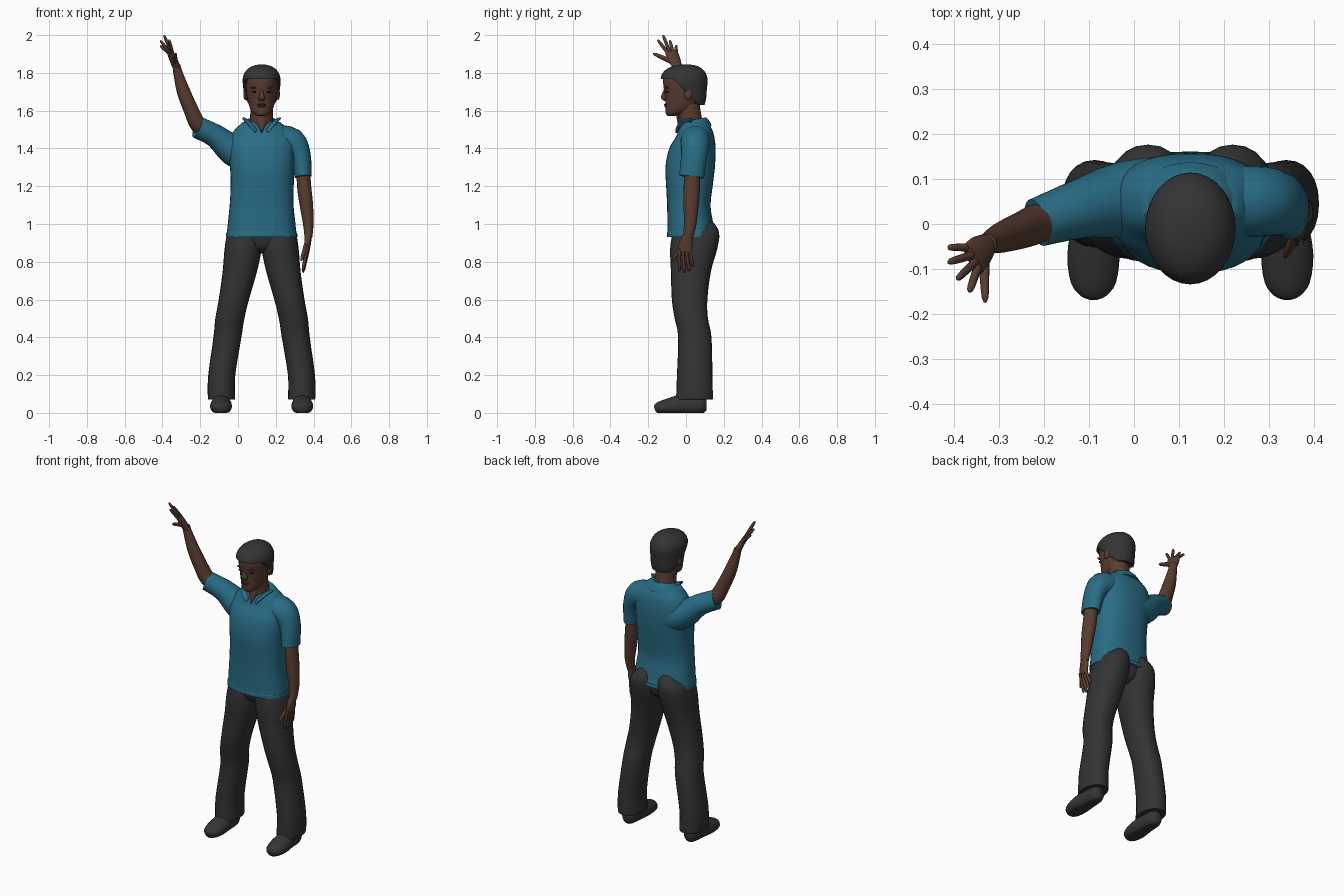
import bpy, bmesh, math
from mathutils import Vector

C = 0.125  # body centre line


def material(name, rgb):
    m = bpy.data.materials.new(name)
    m.diffuse_color = (*rgb, 1)
    return m


SHIRT = material("blue shirt", (0.022, 0.15, 0.235))
PANTS = material("charcoal trousers", (0.033, 0.033, 0.035))
HAIR = material("black hair", (0.034, 0.034, 0.035))
SHOE = material("dark shoe", (0.035, 0.035, 0.037))
SKIN = material("brown skin", (0.10, 0.046, 0.030))
EYE = material("dark eye", (0.02, 0.014, 0.012))
LIP = material("lip", (0.075, 0.028, 0.022))


def spline(rows, steps):
    """Catmull-Rom interpolation through the given rings."""
    out = []
    for i in range(len(rows) - 1):
        a, b, c, d = (rows[max(0, min(len(rows) - 1, i + k))] for k in (-1, 0, 1, 2))
        for s in range(steps):
            t = s / steps
            out.append([0.5 * (2 * q + (r - p) * t + (2 * p - 5 * q + 4 * r - w) * t * t
                               + (3 * q - p - 3 * r + w) * t ** 3) for p, q, r, w in zip(a, b, c, d)])
    return out + [list(rows[-1])]


def loft(name, mat, rows, ref=None, n=24, power=2.0, steps=3, move=None):
    """Skin rings (x, y, z, ru, rv). Level rings unless ref gives the u direction."""
    rings = spline(rows, steps)
    bm = bmesh.new()
    loops = []
    for i, (x, y, z, ru, rv) in enumerate(rings):
        if ref:
            d = (Vector(rings[min(i + 1, len(rings) - 1)][:3]) - Vector(rings[max(i - 1, 0)][:3])).normalized()
            u = Vector(ref)
            u = (u - d * u.dot(d)).normalized()
        else:
            d, u = Vector((0, 0, 1)), Vector((1, 0, 0))
        v = d.cross(u)
        loop = []
        for k in range(n):
            a = 2 * math.pi * k / n
            c, s = math.cos(a), math.sin(a)
            p = Vector((x, y, z)) + u * ru * math.copysign(abs(c) ** (2 / power), c) \
                + v * rv * math.copysign(abs(s) ** (2 / power), s)
            loop.append(bm.verts.new(move(p) if move else p))
        loops.append(loop)
    for a, b in zip(loops, loops[1:]):
        for k in range(n):
            bm.faces.new((a[k], a[(k + 1) % n], b[(k + 1) % n], b[k]))
    bm.faces.new(loops[0][::-1])
    bm.faces.new(loops[-1])
    bmesh.ops.recalc_face_normals(bm, faces=bm.faces)
    me = bpy.data.meshes.new(name)
    bm.to_mesh(me)
    bm.free()
    me.materials.append(mat)
    ob = bpy.data.objects.new(name, me)
    bpy.context.collection.objects.link(ob)
    return ob


def blob(name, mat, centre, r):
    """Small ellipsoid."""
    x, y, z = centre
    rows = [(x, y, z + r[2] * math.sin(t), max(r[0] * math.cos(t), 1e-4), max(r[1] * math.cos(t), 1e-4))
            for t in (math.pi * (k / 8 - 0.5) for k in range(9))]
    return loft(name, mat, rows, n=12, steps=1)


def hand(side, wrist, knuckles, width, tips, thumb):
    """Flat palm, four fingers and a thumb."""
    w, k, a = Vector(wrist), Vector(knuckles), Vector(width)
    m = (w + k) / 2
    loft(side + "_palm", SKIN, [(*w, .025, .02), (*m, .036, .017), (*k, .038, .012)], ref=width, n=14)
    for i, tip in enumerate(tips):
        base, tip = k + a * (0.028 - 0.0187 * i), Vector(tip)
        base = base - (tip - base) * 0.15
        mid = base.lerp(tip, 0.55)
        loft(f"{side}_finger_{i + 1}", SKIN, [(*base, .0095, .0095), (*mid, .009, .009),
             (*base.lerp(tip, .92), .007, .007), (*tip, .002, .002)], ref=width, n=8, steps=2)
    base, tip = w.lerp(k, .25), Vector(thumb)
    loft(side + "_thumb", SKIN, [(*base, .016, .014), (*base.lerp(tip, .55), .012, .011),
         (*base.lerp(tip, .9), .009, .008), (*tip, .002, .002)], ref=(0.3, 0.2, 1), n=8, steps=2)


# Shirt body with a slightly thicker hem
loft("shirt", SHIRT, [
    (C, .03, .93, .190, .131), (C, .029, .953, .188, .130), (C, .027, .957, .184, .126),
    (C, .021, 1.02, .177, .120), (C, .015, 1.1, .169, .115), (C + .003, .018, 1.2, .167, .123),
    (C + .003, .022, 1.3, .170, .131), (C, .034, 1.4, .176, .123), (C, .048, 1.46, .165, .102),
    (C, .05, 1.50, .142, .088), (C, .045, 1.54, .098, .068)], n=36, power=2.4)

# Sleeves: one raised, one hanging
loft("raised_sleeve", SHIRT, [
    (.06, .055, 1.36, .095, .10), (-.03, .052, 1.393, .085, .082),
    (-.12, .033, 1.466, .066, .062), (-.215, .003, 1.512, .054, .058)], ref=(0, 1, 0))
loft("hanging_sleeve", SHIRT, [
    (.21, .05, 1.45, .08, .075), (.285, .05, 1.43, .078, .078),
    (.33, .043, 1.36, .069, .056), (.345, .03, 1.25, .066, .045)], ref=(0, 1, 0))

# Collar band and its two front points
loft("collar", SHIRT, [(C, .045, 1.50, .125, .092), (C, .043, 1.535, .098, .078), (C, .04, 1.553, .078, .066)],
     n=32, move=lambda p: Vector((p.x, p.y, p.z + (p.y - .045) * .2)))
for s in (-1, 1):
    loft("collar_point", SHIRT, [(C + s * .085, .03, 1.553, .022, .008), (C + s * .065, -.015, 1.535, .026, .008),
         (C + s * .04, -.042, 1.505, .018, .006), (C + s * .033, -.052, 1.485, .003, .003)],
         ref=(s, -.3, .5), n=10)
loft("open_neck", SKIN, [(C, -.035, 1.482, .003, .02), (C, -.022, 1.52, .022, .025), (C, -.01, 1.56, .04, .03)], n=12)

# Trousers and shoes, mirrored about the centre line
loft("trouser_seat", PANTS, [(C, .04, .845, .04, .05), (C, .04, .88, .13, .095), (C, .035, .96, .165, .11)])
for s in (-1, 1):
    side = "left" if s > 0 else "right"
    leg = [(.212, .043, .07, .070, .098), (.2125, .045, .09, .0725, .097), (.211, .046, .2, .0715, .094),
           (.181, .047, .4, .074, .088), (.168, .028, .5, .077, .088), (.147, .019, .6, .080, .094),
           (.115, .026, .75, .091, .106), (.098, .041, .87, .098, .125), (.092, .052, .95, .088, .124),
           (.075, .045, 1.0, .065, .107), (.07, .03, 1.04, .045, .08)]
    loft(side + "_trouser_leg", PANTS, [(C + s * o, y, z, a, b) for o, y, z, a, b in leg], power=2.2)
    shoe = [(.108, .045, .025, .03), (.08, .045, .043, .055), (0, .045, .05, .058), (-.07, .036, .058, .048),
            (-.13, .028, .05, .036), (-.158, .024, .03, .025), (-.166, .022, .01, .01)]
    loft(side + "_shoe", SHOE, [(C + s * (.213 + .002 * (y < -.05)), y, z, a, b) for y, z, a, b in shoe],
         ref=(1, 0, 0), move=lambda p: Vector((p.x, p.y, max(p.z, 0.0))))

# Bare arms
loft("raised_arm", SKIN, [
    (-.14, .022, 1.482, .04, .04), (-.208, .003, 1.522, .044, .044), (-.247, -.013, 1.6, .041, .040),
    (-.288, -.028, 1.7, .035, .036), (-.318, -.04, 1.8, .026, .025), (-.326, -.046, 1.84, .025, .021)], ref=(0, 1, 0), n=18)
loft("hanging_arm", SKIN, [
    (.345, .035, 1.3, .04, .036), (.35, .031, 1.2, .043, .038), (.362, .027, 1.1, .040, .036),
    (.372, .022, 1.0, .033, .028), (.373, .01, .93, .027, .021)], ref=(0, 1, 0), n=18)

# Hands
hand("raised", (-.326, -.045, 1.83), (-.358, -.078, 1.91), (-.3, .93, -.2),
     [(-.412, -.052, 1.945), (-.412, -.085, 1.972), (-.392, -.122, 2.0), (-.365, -.15, 1.975)],
     (-.33, -.174, 1.903))
hand("hanging", (.372, .008, .94), (.366, -.008, .855), (.1, 1, 0),
     [(.352, .038, .775), (.347, .018, .75), (.344, -.008, .742), (.342, -.034, .752)],
     (.334, -.074, .805))

# Neck and head
loft("neck", SKIN, [(C, .045, 1.48, .075, .07), (C, .025, 1.55, .062, .062), (C, .015, 1.6, .06, .062), (C, .01, 1.66, .06, .06)])
loft("head", SKIN, [
    (C, -.078, 1.572, .022, .018), (C, -.06, 1.582, .04, .046), (C, -.035, 1.605, .058, .074),
    (C, -.016, 1.64, .070, .093), (C, -.006, 1.68, .079, .107), (C, -.006, 1.72, .084, .112),
    (C, -.006, 1.77, .085, .115), (C, -.008, 1.81, .068, .093)])


def hairline(p):
    low = min(1.768, max(1.63, 1.63 + (.065 - p.y) * 1.05))
    return Vector((p.x, p.y, max(p.z, low)))


loft("hair", HAIR, [
    (C, .04, 1.62, .070, .055), (C, .018, 1.66, .086, .088), (C, -.006, 1.71, .096, .116),
    (C, -.01, 1.77, .100, .124), (C, -.009, 1.81, .084, .106), (C, -.004, 1.835, .052, .068),
    (C, 0, 1.845, .012, .018)], n=32, move=hairline)

# Face
loft("nose", SKIN, [(C, -.108, 1.715, .008, .008), (C, -.114, 1.69, .011, .013),
                    (C, -.114, 1.668, .018, .019), (C, -.105, 1.652, .014, .012)], n=12)
blob("upper_lip", LIP, (C, -.104, 1.632), (.025, .012, .006))
blob("lower_lip", LIP, (C, -.104, 1.623), (.021, .011, .007))
for s in (-1, 1):
    blob("ear", SKIN, (C + s * .086, .012, 1.688), (.011, .022, .032))
    blob("eye", EYE, (C + s * .035, -.099, 1.70), (.016, .010, .006))
    blob("eyebrow", HAIR, (C + s * .037, -.101, 1.722), (.022, .011, .005))

# Smooth shading with sharp hems and caps
for ob in bpy.context.collection.objects:
    ob.select_set(True)
    bpy.context.view_layer.objects.active = ob
bpy.ops.object.shade_smooth_by_angle(angle=math.radians(50))
